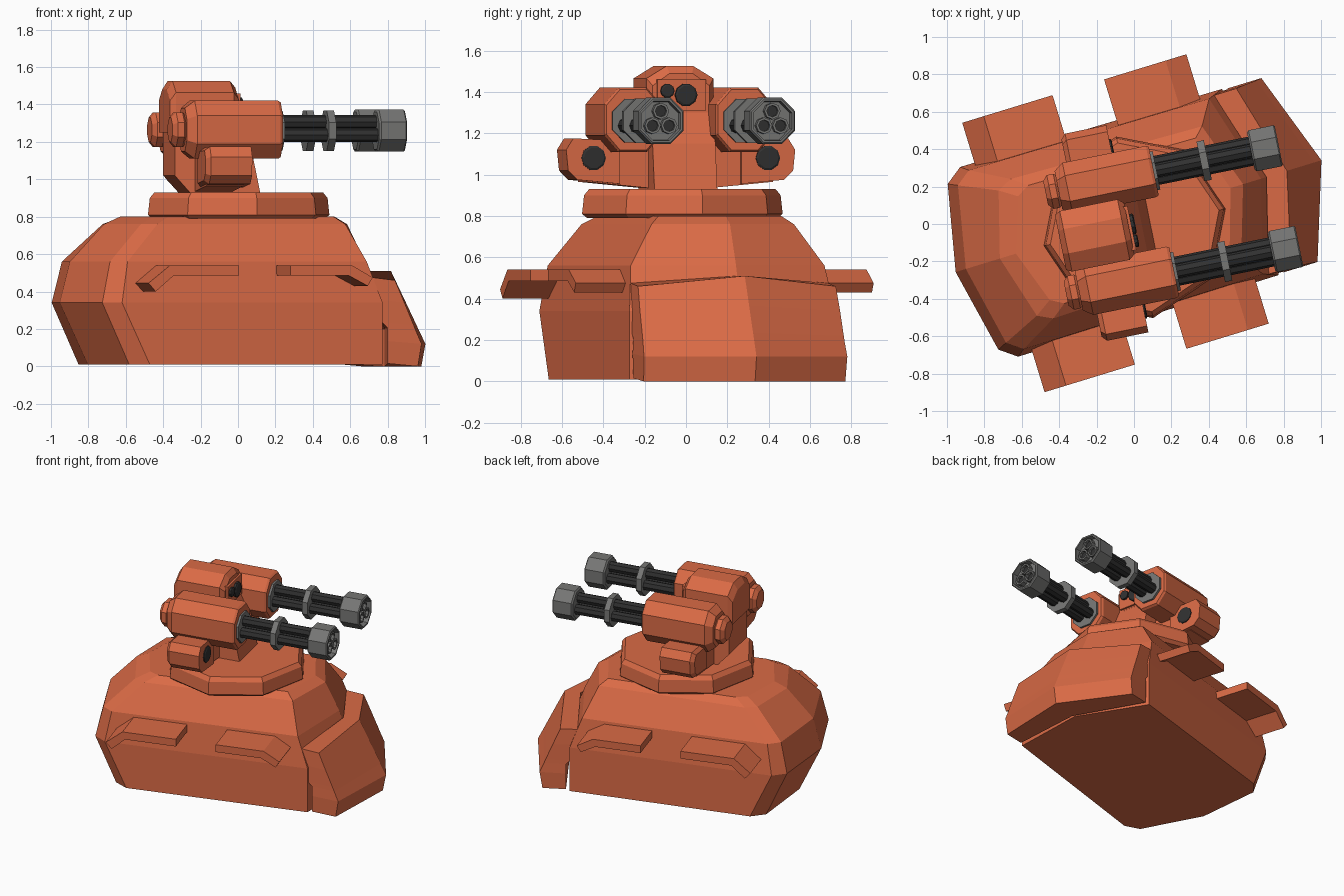
import bpy, bmesh, math
from mathutils import Matrix

if "Cube" in bpy.data.objects:
    bpy.data.objects.remove(bpy.data.objects["Cube"])

def material(name, r, g, b):
    m = bpy.data.materials.new(name)
    m.diffuse_color = (r, g, b, 1)
    m.use_nodes = True
    m.node_tree.nodes["Principled BSDF"].inputs["Base Color"].default_value = m.diffuse_color
    return m

ORANGE = material("orange armour", 0.70, 0.145, 0.06)
GREY = material("gun grey", 0.18, 0.18, 0.175)
BLACK = material("barrel black", 0.03, 0.03, 0.03)

# Hull and turret each have their own heading; local x = forward, y = sideways
HULL = Matrix.Rotation(math.radians(17), 4, 'Z') @ Matrix.Translation((0, 0.033, 0))
TURRET = Matrix.Rotation(math.radians(11.5), 4, 'Z') @ Matrix.Translation((0, -0.018, 0))

def loft(name, rings, frame, mat):
    """Skin a list of equal-length vertex rings and cap both ends."""
    bm = bmesh.new()
    rows = [[bm.verts.new(frame @ Matrix.Translation(p).translation) for p in r] for r in rings]
    n = len(rows[0])
    for a, b in zip(rows, rows[1:]):
        for i in range(n):
            j = (i + 1) % n
            bm.faces.new((a[i], a[j], b[j], b[i]))
    bm.faces.new(rows[0][::-1])
    bm.faces.new(rows[-1])
    bmesh.ops.recalc_face_normals(bm, faces=bm.faces)
    me = bpy.data.meshes.new(name)
    bm.to_mesh(me)
    bm.free()
    me.materials.append(mat)
    ob = bpy.data.objects.new(name, me)
    bpy.context.collection.objects.link(ob)
    return ob

def prism_y(name, pts, y0, y1, frame, mat):
    """Side profile (x, z) pushed sideways."""
    return loft(name, [[(x, y, z) for x, z in pts] for y in (y0, y1)], frame, mat)

def lathe_x(name, prof, y, z, n, mat, turn=0.0, frame=TURRET):
    """Profile of (x, radius) spun round a forward axis."""
    rings = [[(x, y + r * math.cos(turn + i * math.tau / n), z + r * math.sin(turn + i * math.tau / n))
              for i in range(n)] for x, r in prof]
    return loft(name, rings, frame, mat)

# ---------------- hull ----------------
# z, rear centre, rear corner x/w, rear side x/w, front corner x/w, front centre
levels = [
    (0.01, -0.83, -0.74, 0.463, -0.645, 0.53, 0.66, 0.52, 0.80),
    (0.34, -0.987, -0.89, 0.463, -0.80, 0.53, 0.66, 0.52, 0.80),
    (0.56, -0.93, -0.84, 0.44, -0.76, 0.50, 0.58, 0.49, 0.72),
    (0.76, -0.74, -0.64, 0.35, -0.56, 0.39, 0.50, 0.36, 0.62),
    (0.80, -0.65, -0.55, 0.29, -0.48, 0.33, 0.45, 0.31, 0.55)]
rings = []
for z, rc, rk, wk, rs, ws, fk, wf, fc in levels:
    rings.append([(rc, 0, z), (rk, wk, z), (rs, ws, z), (fk, wf, z),
                  (fc, 0, z), (fk, -wf, z), (rs, -ws, z), (rk, -wk, z)])
loft("hull", rings, HULL, ORANGE)

# wedge-shaped nose plate: z corner, z centre, front corner, front centre, back corner, half width
rings = []
for zk, zc, fk, fc, b, w in [(0, 0, 0.86, 1.035, 0.69, 0.51), (0.12, 0.12, 0.879, 1.058, 0.69, 0.514),
                             (0.19, 0.20, 0.849, 1.018, 0.69, 0.51), (0.22, 0.235, 0.837, 1.001, 0.66, 0.509),
                             (0.34, 0.365, 0.786, 0.937, 0.655, 0.506), (0.46, 0.51, 0.735, 0.865, 0.61, 0.50)]:
    bc = b + 0.14
    rings.append([(fc, 0, zc), (fk, w, zk), (b, w, zk + 0.015), (bc, 0, zc), (b, -w, zk + 0.015), (fk, -w, zk)])
loft("nose_plate", rings, HULL, ORANGE)

# bent side fins
rear = [(-0.215, 0.54), (-0.60, 0.54), (-0.72, 0.445), (-0.68, 0.40), (-0.58, 0.485), (-0.215, 0.485)]
front = [(0.073, 0.54), (0.417, 0.54), (0.533, 0.475), (0.505, 0.43), (0.40, 0.485), (0.073, 0.485)]
for s in (1, -1):
    prism_y("rear_fin", rear, s * 0.42, s * 0.753, HULL, ORANGE)
    prism_y("front_fin", front, s * 0.42, s * 0.753, HULL, ORANGE)

# ---------------- turret ----------------
# eight-sided turntable
rings = [[(r * math.cos(i * math.tau / 8), r * math.sin(i * math.tau / 8), z) for i in range(8)]
         for z, r in [(0.79, 0.47), (0.81, 0.495), (0.90, 0.485), (0.93, 0.46)]]
loft("turntable", rings, TURRET, ORANGE)

# neck
prism_y("neck", [(-0.28, 0.91), (0.09, 0.91), (0.04, 1.15), (-0.04, 1.32), (-0.38, 1.32), (-0.38, 1.02)],
        -0.155, 0.155, TURRET, ORANGE)

# sensor head with chamfered top
def head_ring(x, w, top, low):
    return [(x, -w, low), (x, w, low), (x, w, top - 0.06), (x, w * 0.4, top), (x, -w * 0.4, top), (x, -w, top - 0.06)]
loft("sensor_head", [head_ring(-0.405, 0.15, 1.48, 1.25), head_ring(-0.375, 0.165, 1.525, 1.25),
                     head_ring(-0.06, 0.165, 1.525, 1.28), head_ring(-0.03, 0.14, 1.49, 1.30)], TURRET, ORANGE)
prism_y("sensor_plate", [(-0.05, 1.31), (-0.015, 1.31), (-0.015, 1.46), (-0.05, 1.46)], -0.12, 0.12, TURRET, ORANGE)
lathe_x("large_lens", [(-0.03, 0.055), (0.0, 0.055), (0.006, 0.045)], 0.02, 1.385, 10, BLACK)
lathe_x("small_lens", [(-0.03, 0.034), (0.0, 0.034), (0.005, 0.026)], -0.072, 1.405, 10, BLACK)

C = 1 / math.cos(math.pi / 8)
for s in (1, -1):
    # arm and lamp pod
    arm = [(0.1, 0.93), (0.46, 0.965), (0.46, 1.13), (0.1, 1.15)]
    loft("pod_arm", [[(x, s * y, z) for y, z in arm] for x in (-0.27, -0.065)], TURRET, ORANGE)
    pod = [(0.30, 0.955), (0.51, 0.975), (0.555, 1.02), (0.565, 1.12), (0.53, 1.175), (0.30, 1.165)]
    def pod_ring(x, k):
        return [(x, s * (0.43 + (y - 0.43) * k), 1.07 + (z - 1.07) * k) for y, z in pod]
    loft("lamp_pod", [pod_ring(-0.29, 0.8), pod_ring(-0.265, 1), pod_ring(-0.04, 1)], TURRET, ORANGE)
    lathe_x("pod_lamp", [(-0.06, 0.06), (-0.034, 0.06), (-0.028, 0.05)], s * 0.43, 1.08, 10, BLACK)

    # gun housing: chamfered box section
    gy, gz = s * 0.275, 1.265
    sec = [(0.14, 0.075), (0.07, 0.155), (-0.07, 0.155), (-0.14, 0.075),
           (-0.14, -0.075), (-0.07, -0.155), (0.07, -0.155), (0.14, -0.075)]
    loft("gun_housing", [[(x, gy + y * k, gz + z * k) for y, z in sec]
                         for x, k in [(-0.36, 0.75), (-0.31, 1), (0.145, 1), (0.16, 0.94)]], TURRET, ORANGE)
    lathe_x("housing_cap", [(-0.43, 0.07), (-0.405, 0.10), (-0.37, 0.10), (-0.35, 0.08)],
            gy, gz, 8, ORANGE, math.pi / 8)

    # grey collar, clamp ring and muzzle
    bz = 1.26
    lathe_x("barrel_collar", [(0.15, 0.105 * C), (0.175, 0.105 * C)], gy, bz, 8, GREY, math.pi / 8)
    lathe_x("barrel_clamp", [(0.415, 0.108 * C), (0.455, 0.108 * C)], gy, bz, 8, GREY, math.pi / 8)
    lathe_x("muzzle", [(0.69, 0.10 * C), (0.70, 0.112 * C), (0.835, 0.112 * C), (0.842, 0.105 * C),
                       (0.842, 0.095 * C), (0.80, 0.092 * C)], gy, bz, 8, GREY, math.pi / 8)
    # three barrels, each with an open tip
    for k in range(3):
        a = math.pi / 2 + k * math.tau / 3
        y, z = gy + 0.047 * math.cos(a), bz + 0.047 * math.sin(a)
        lathe_x("barrel", [(0.15, 0.038), (0.70, 0.038)], y, z, 8, BLACK)
        lathe_x("barrel_tip", [(0.79, 0.040), (0.836, 0.040), (0.836, 0.028), (0.81, 0.028)], y, z, 8, GREY)
        lathe_x("barrel_bore", [(0.80, 0.028), (0.815, 0.028)], y, z, 8, BLACK)
